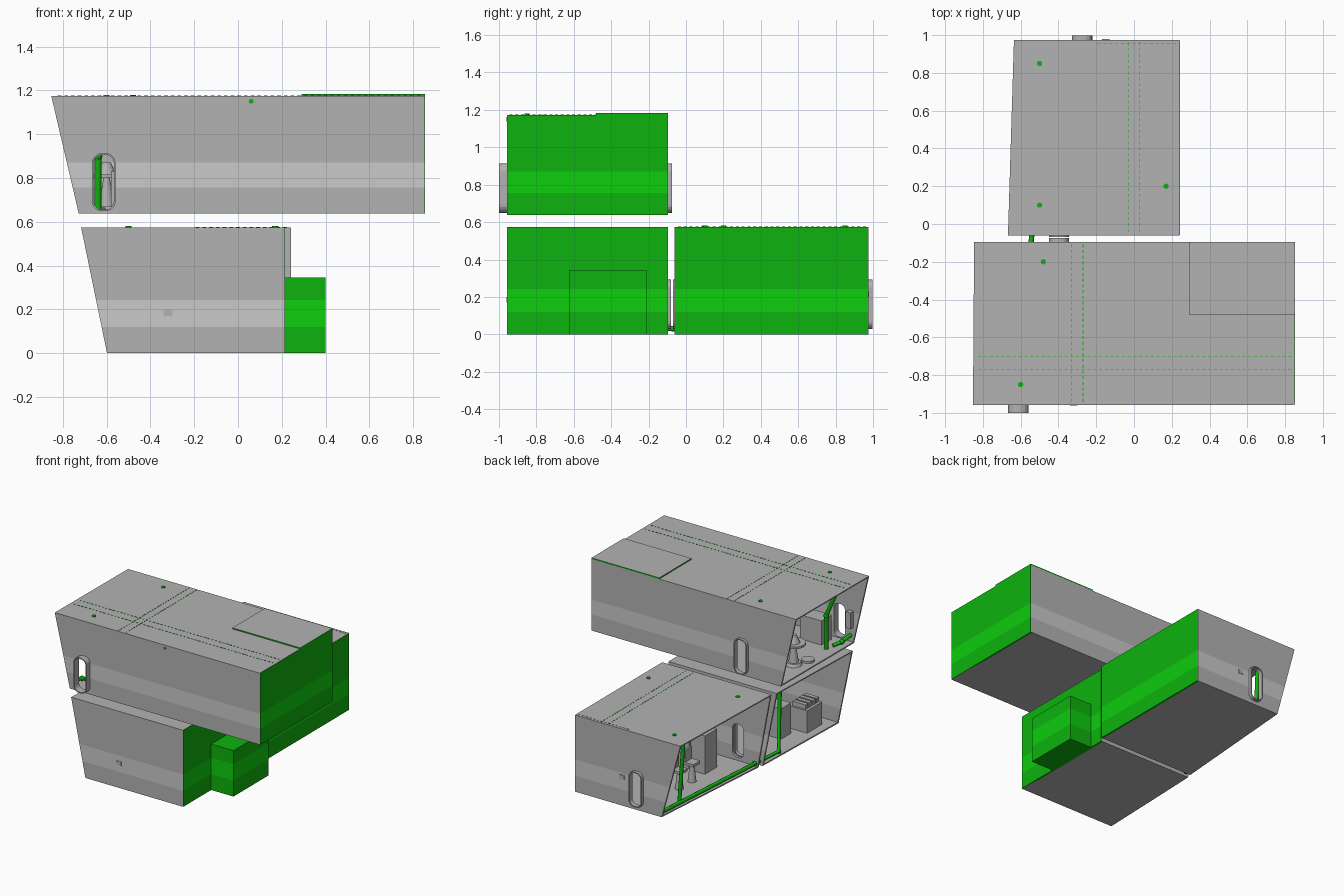
import bpy, bmesh, math
from mathutils import Vector

cube = bpy.data.objects.get("Cube")
if cube:
    bpy.data.objects.remove(cube, do_unlink=True)


def material(name, color):
    m = bpy.data.materials.new(name)
    m.use_nodes = True
    m.diffuse_color = (*color, 1)
    m.node_tree.nodes["Principled BSDF"].inputs["Base Color"].default_value = (*color, 1)
    return m


GREY = material("grey", (0.45, 0.45, 0.45))
PALE = material("pale grey stripe", (0.59, 0.59, 0.59))
GREEN = material("green", (0.004, 0.45, 0.004))
BRIGHT = material("bright green stripe", (0.004, 0.61, 0.004))
T = 0.012  # wall thickness


def finish(name, bm, mats):
    bmesh.ops.recalc_face_normals(bm, faces=bm.faces)
    me = bpy.data.meshes.new(name)
    bm.to_mesh(me)
    bm.free()
    for m in mats:
        me.materials.append(m)
    ob = bpy.data.objects.new(name, me)
    bpy.context.scene.collection.objects.link(ob)
    return ob


def hull(name, points, mats=(GREY,), stripe=None):
    """Convex slab, optionally with a painted band between two heights."""
    bm = bmesh.new()
    for p in points:
        bm.verts.new(p)
    bmesh.ops.convex_hull(bm, input=bm.verts)
    bmesh.ops.dissolve_limit(bm, angle_limit=0.01, verts=bm.verts, edges=bm.edges)
    if stripe:
        for z in stripe:
            bmesh.ops.bisect_plane(bm, geom=bm.verts[:] + bm.edges[:] + bm.faces[:],
                                   plane_co=(0, 0, z), plane_no=(0, 0, 1))
        for f in bm.faces:
            f.material_index = int(stripe[0] < f.calc_center_median().z < stripe[1])
    return finish(name, bm, mats)


def box(name, x0, x1, y0, y1, z0, z1, mats=(GREY,), stripe=None):
    return hull(name, [(x, y, z) for x in (x0, x1) for y in (y0, y1) for z in (z0, z1)],
                mats, stripe)


def cylinder(name, x, y, z0, z1, r0, r1, mat=GREY, sides=16):
    bm = bmesh.new()
    bmesh.ops.create_cone(bm, cap_ends=True, segments=sides, radius1=r0, radius2=r1, depth=z1 - z0)
    bmesh.ops.translate(bm, verts=bm.verts, vec=(x, y, (z0 + z1) / 2))
    return finish(name, bm, (mat,))


def pipe(name, points, radius=0.014):
    cu = bpy.data.curves.new(name, "CURVE")
    cu.dimensions = "3D"
    cu.bevel_depth = radius
    cu.bevel_resolution = 2
    cu.use_fill_caps = True
    sp = cu.splines.new("POLY")
    sp.points.add(len(points) - 1)
    for q, p in zip(sp.points, points):
        q.co = (*p, 1)
    cu.materials.append(GREEN)
    ob = bpy.data.objects.new(name, cu)
    bpy.context.scene.collection.objects.link(ob)
    for p in points[1:-1]:
        joint = bmesh.new()
        bmesh.ops.create_uvsphere(joint, u_segments=12, v_segments=8, radius=radius * 1.3)
        bmesh.ops.translate(joint, verts=joint.verts, vec=p)
        finish(name + "_joint", joint, (GREEN,))


def oval(x, z, w, h, r, y):
    """Rounded rectangle outline in the xz plane."""
    pts = []
    for k in range(4):
        cx = (w / 2 - r) * (1 if k in (0, 3) else -1)
        cz = (h / 2 - r) * (1 if k < 2 else -1)
        for i in range(6):
            a = math.pi / 2 * (k + i / 5)
            pts.append(Vector((x + cx + r * math.cos(a), y, z + cz + r * math.sin(a))))
    return pts


def door(name, wall, x, z, y0, y1, w=0.108, h=0.265):
    """Cut a rounded doorway in the wall and line it with a projecting frame."""
    cutter = hull(name + "_cutter", [p for y in (y0 - 0.1, y1 + 0.1)
                                     for p in oval(x, z, w - 0.005, h - 0.005, 0.044, y)])
    cutter.hide_render = True
    cutter.hide_viewport = True
    cutter.display_type = "WIRE"
    mod = wall.modifiers.new("doorway", "BOOLEAN")
    mod.operation = "DIFFERENCE"
    mod.object = cutter
    mod.solver = "EXACT"
    bm = bmesh.new()
    loops = [[bm.verts.new(p) for p in oval(x, z, w - d, h - d, 0.045 - d / 2, y)]
             for d, y in ((0, y0), (0, y1), (0.016, y1), (0.016, y0))]
    n = len(loops[0])
    for k in range(4):
        a, b = loops[k], loops[(k + 1) % 4]
        for i in range(n):
            bm.faces.new((a[i], a[(i + 1) % n], b[(i + 1) % n], b[i]))
    finish(name, bm, (GREY,))


def room(name, xr, y0, y1, z0, z1, near, far, stripe):
    """Room open on the slanted side; near and far give (bottom x, top x) at y0 and y1."""
    def left(y, z):
        t, s = (y - y0) / (y1 - y0), (z - z0) / (z1 - z0)
        lo, hi = (near[i] + (far[i] - near[i]) * t for i in (0, 1))
        return lo + (hi - lo) * s

    def slab(part, ya, yb, za, zb, **kw):
        return hull(name + part, [(x, y, z) for y in (ya, yb) for z in (za, zb)
                                  for x in (left(y, z), xr)], **kw)
    paint = dict(mats=(GREY, PALE), stripe=stripe)
    front = slab("_front_wall", y0, y0 + T, z0, z1, **paint)
    back = slab("_back_wall", y1 - T, y1, z0, z1, **paint)
    slab("_floor", y0 + T, y1 - T, z0, z0 + T)
    slab("_roof", y0, y1, z1 - 0.008, z1 + 0.002)
    box(name + "_end_wall", xr - T, xr + 0.002, y0 + 0.003, y1 - 0.003, z0, z1, (GREEN, BRIGHT), stripe)
    return front, back


LOW, HIGH = (0.12, 0.243), (0.757, 0.87)
up_f, up_b = room("upper_room", 0.851, -0.957, -0.096, 0.637, 1.172,
                  (-0.727, -0.852), (-0.722, -0.846), HIGH)
lf_f, lf_b = room("lower_front_room", 0.213, -0.957, -0.096, 0, 0.573,
                  (-0.598, -0.716), (-0.57, -0.685), LOW)
lb_f, lb_b = room("lower_back_room", 0.241, -0.062, 0.975, 0, 0.573,
                  (-0.56, -0.667), (-0.48, -0.635), LOW)

# Doorways
door("upper_front_door", up_f, -0.613, 0.781, -1.0, -0.945)
door("upper_back_door", up_b, -0.397, 0.781, -0.108, -0.075)
door("lower_front_door", lf_b, -0.397, 0.16, -0.108, -0.08)
door("lower_middle_door", lb_f, -0.397, 0.16, -0.07, -0.05)
door("lower_back_door", lb_b, -0.275, 0.16, 0.963, 0.998)

# Side alcove and raised roof panel
box("side_alcove", 0.21, 0.4, -0.625, -0.21, 0, 0.345, (GREEN, BRIGHT), LOW)
panel = box("raised_roof_panel", 0.29, 0.853, -0.48, -0.096, 1.172, 1.183, (GREY, GREEN))
for f in panel.data.polygons:
    f.material_index = int(abs(f.normal.z) < 0.5)


# Dashed roof seams
def seam(name, start, end, z):
    a, b = Vector(start), Vector(end)
    count = int((b - a).length / 0.03)
    bm = bmesh.new()
    for i in range(count):
        p = a.lerp(b, (i + 0.5) / count)
        d = (b - a).normalized()
        made = bmesh.ops.create_cube(bm, size=1)["verts"]
        bmesh.ops.scale(bm, verts=made, vec=(0.003 + 0.014 * abs(d.x), 0.003 + 0.014 * abs(d.y), 0.002))
        bmesh.ops.translate(bm, verts=made, vec=(p.x, p.y, z))
    finish(name, bm, (GREEN,))


for y in (-0.7, -0.77):
    seam("roof_seam_long", (-0.83, y), (0.84, y), 1.175)
for x in (-0.33, -0.27):
    seam("roof_seam_cross", (x, -0.95), (x, -0.1), 1.175)
for x in (-0.03, 0.03):
    seam("back_roof_seam", (x, -0.05), (x, 0.97), 0.576)
seam("back_roof_edge", (-0.2, 0.955), (0.23, 0.955), 0.576)
for x, y, z in ((-0.48, -0.2, 1.174), (-0.6, -0.85, 1.174), (-0.5, 0.85, 0.575),
                (-0.5, 0.1, 0.575), (0.17, -0.08 + 0.28, 0.575)):
    cylinder("roof_cap", x, y, z, z + 0.006, 0.014, 0.014, GREEN, 12)

# Small wall plates and porthole
box("front_wall_plate", -0.34, -0.3, -0.96, -0.956, 0.17, 0.2)
hole = cylinder("porthole_rim", 0, 0, -0.002, 0.002, 0.011, 0.011, GREEN, 16)
hole.rotation_euler.x = math.pi / 2
hole.location = (0.06, -0.957, 1.15)
box("back_wall_plate", -0.17, -0.13, 0.974, 0.979, 0.2, 0.23)

# Green pipes
pipe("upper_pipe", [(-0.64, -0.75, 0.65), (-0.64, -0.75, 0.9), (-0.74, -0.74, 1.12)], 0.016)
pipe("upper_roof_pipe", [(-0.74, -0.74, 1.12), (-0.8, -0.15, 1.155)], 0.007)
pipe("upper_short_pipe", [(-0.66, -0.8, 0.66), (-0.7, -0.85, 0.68), (-0.71, -0.94, 0.7)])
pipe("floor_pipe", [(-0.47, 0.94, 0.03), (-0.54, -0.04, 0.03), (-0.56, -0.3, 0.03), (-0.57, -0.3, 0.5)])
pipe("lower_upright_pipe", [(-0.47, 0.75, 0.03), (-0.5, 0.74, 0.53)])

# Upper room furniture
cylinder("pedestal_base", -0.6, -0.42, 0.649, 0.67, 0.06, 0.05)
cylinder("pedestal", -0.6, -0.42, 0.67, 0.8, 0.035, 0.015)
cylinder("pedestal_table", -0.6, -0.42, 0.8, 0.815, 0.085, 0.085)
cylinder("pedestal_dome", -0.6, -0.42, 0.815, 0.87, 0.045, 0.02)
cylinder("floor_disc", -0.65, -0.52, 0.649, 0.665, 0.045, 0.045)
box("wall_panel", -0.73, -0.69, -0.946, -0.91, 0.76, 0.88)
box("upper_desk", -0.58, -0.4, -0.9, -0.78, 0.649, 0.83)

# Lower room furniture
box("console", -0.53, -0.36, -0.86, -0.68, T, 0.18)
for i in range(4):
    box("console_unit", -0.51, -0.4, -0.85 + i * 0.043, -0.82 + i * 0.043, 0.18, 0.215)
box("front_cabinet", -0.44, -0.32, -0.62, -0.5, T, 0.24)
box("back_cabinet", -0.34, -0.22, 0.12, 0.26, T, 0.3)
box("back_rack", -0.2, -0.06, 0.1, 0.25, T, 0.36)
for y in (0.4, 0.55):
    cylinder("stool_post", -0.33, y, T, 0.14, 0.03, 0.015)
    box("stool_seat", -0.37, -0.29, y - 0.04, y + 0.04, 0.14, 0.16)
    box("stool_back", -0.3, -0.285, y - 0.04, y + 0.04, 0.16, 0.25)
